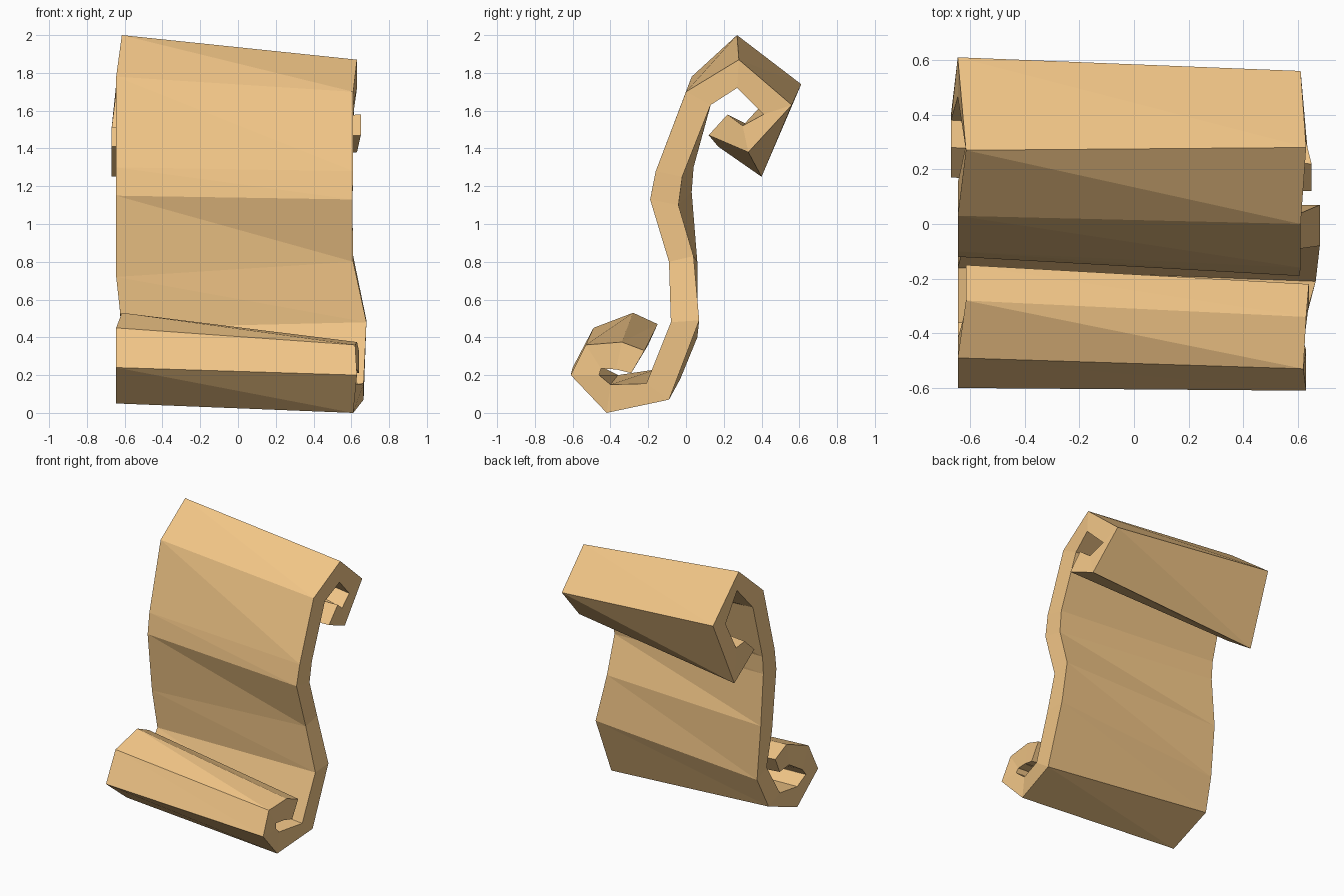
import bpy, bmesh

# Strip profile at each end: (outer y, outer z, inner y, inner z), top curl to bottom curl
RIGHT = [(.12, 1.47, .22, 1.58), (.33, 1.38, .30, 1.52), (.56, 1.63, .41, 1.58),
         (.28, 1.87, .27, 1.72), (0, 1.70, .13, 1.63), (-.16, 1.28, -.02, 1.25),
         (-.19, 1.13, -.04, 1.10), (-.09, .80, .04, .83), (-.08, .48, .07, .49),
         (-.21, .155, -.09, .07), (-.40, .15, -.42, 0), (-.46, .20, -.61, .20),
         (-.45, .235, -.53, .36), (-.37, .23, -.34, .375), (-.29, .21, -.22, .33)]
LEFT = [(.17, 1.41, .28, 1.51), (.40, 1.25, .38, 1.50), (.61, 1.74, .465, 1.70),
        (.27, 2.0, .29, 1.87), (.03, 1.78, .15, 1.70), (-.10, 1.30, .04, 1.30),
        (-.12, 1.15, .03, 1.17), (-.07, .72, .06, .80), (-.05, .45, .06, .40),
        (-.16, .23, -.03, .18), (-.36, .20, -.36, .05), (-.46, .25, -.60, .24),
        (-.42, .30, -.49, .45), (-.31, .37, -.28, .53), (-.20, .36, -.15, .47)]
# Uneven right edge of the paper
RIGHT_X = [.65, .63, .61, .63, .61, .61, .605, .61, .68, .665, .61, .63, .62, .63, .64]

bm = bmesh.new()
stations = []
for i, (r, l) in enumerate(zip(RIGHT, LEFT)):
    lx = -.67 if i < 2 else -.645
    if i in (3, 8, 13, 14):
        lx = -.615
    stations.append([bm.verts.new(p) for p in (
        (lx, l[0], l[1]), (RIGHT_X[i], r[0], r[1]),
        (RIGHT_X[i], r[2], r[3]), (lx, l[2], l[3]))])

# Paper sides and edges, creased into triangles
for a, b in zip(stations, stations[1:]):
    bm.faces.new((a[0], b[1], a[1]))
    bm.faces.new((a[0], b[0], b[1]))
    bm.faces.new((a[2], b[3], a[3]))
    bm.faces.new((a[2], b[2], b[3]))
    bm.faces.new((a[1], b[1], b[2], a[2]))
    bm.faces.new((a[3], b[3], b[0], a[0]))

# Curl tips
bm.faces.new(stations[0])
bm.faces.new(stations[-1][::-1])
bmesh.ops.recalc_face_normals(bm, faces=bm.faces)

mesh = bpy.data.meshes.new("paper_scroll")
bm.to_mesh(mesh)
bm.free()
scroll = bpy.data.objects.new("paper_scroll", mesh)
bpy.context.collection.objects.link(scroll)

paper = bpy.data.materials.new("paper")
paper.diffuse_color = (.88, .56, .24, 1)
mesh.materials.append(paper)
